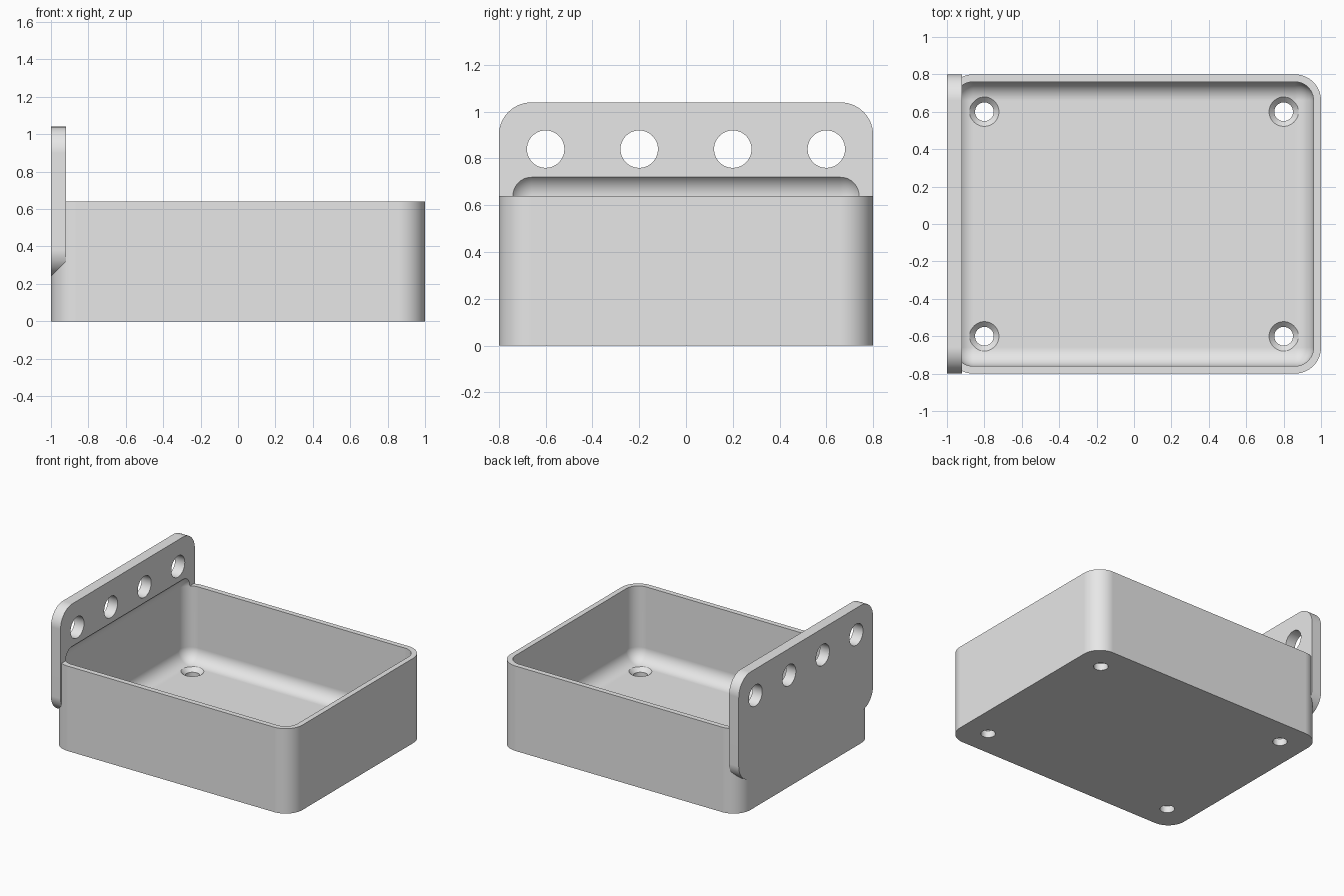
import bpy
import bmesh
from math import pi, radians
from mathutils import Matrix, Vector

if "Cube" in bpy.data.objects:
    bpy.data.objects.remove(bpy.data.objects["Cube"])

grey = bpy.data.materials.new("plain grey")
grey.use_nodes = True
colour = (0.8, 0.8, 0.8, 1)
grey.diffuse_color = colour
grey.node_tree.nodes["Principled BSDF"].inputs["Base Color"].default_value = colour


def to_object(name, bm):
    bmesh.ops.recalc_face_normals(bm, faces=bm.faces)
    mesh = bpy.data.meshes.new(name)
    bm.to_mesh(mesh)
    bm.free()
    mesh.materials.append(grey)
    obj = bpy.data.objects.new(name, mesh)
    bpy.context.collection.objects.link(obj)
    return obj


def rounded_block(name, low, high, radius, axes):
    """Block whose edges running along the given axes are rounded."""
    bm = bmesh.new()
    bmesh.ops.create_cube(bm, size=2)
    for v in bm.verts:
        v.co = Vector([high[i] if v.co[i] > 0 else low[i] for i in range(3)])
    edges = [e for e in bm.edges
             if any(abs((e.verts[0].co - e.verts[1].co)[a]) > 0.001 for a in axes)]
    bmesh.ops.bevel(bm, geom=edges, offset=radius, offset_type='OFFSET',
                    segments=14, profile=0.5, affect='EDGES')
    return to_object(name, bm)


def round_cutter(name, centre, r_bottom, r_top, depth, turn=0):
    bm = bmesh.new()
    place = Matrix.Translation(centre) @ Matrix.Rotation(turn, 4, 'Y')
    bmesh.ops.create_cone(bm, cap_ends=True, segments=48, radius1=r_bottom,
                          radius2=r_top, depth=depth, matrix=place)
    return to_object(name, bm)


def apply_modifier(obj, mod):
    bpy.ops.object.select_all(action='DESELECT')
    bpy.context.view_layer.objects.active = obj
    obj.select_set(True)
    bpy.ops.object.modifier_apply(modifier=mod.name)


def combine(obj, other, operation):
    mod = obj.modifiers.new(operation.lower(), 'BOOLEAN')
    mod.operation = operation
    mod.solver = 'EXACT'
    mod.object = other
    apply_modifier(obj, mod)
    bpy.data.objects.remove(other)


# Tray body with the mounting plate joined to one end
tray = rounded_block("mounting_tray", (-1, -0.8, 0), (1, 0.8, 0.64), 0.14, [2])
plate = rounded_block("mounting_plate", (-1, -0.8, 0.24), (-0.92, 0.8, 1.04), 0.14, [0])
combine(tray, plate, 'UNION')

# Filleted cavity, which also bites into the plate above the rim
cavity = rounded_block("cavity_cutter", (-0.96, -0.76, 0.08), (0.96, 0.76, 0.74),
                       0.1, [0, 1, 2])
combine(tray, cavity, 'DIFFERENCE')

# Countersunk floor holes
for x in (-0.8, 0.8):
    for y in (-0.6, 0.6):
        combine(tray, round_cutter("hole", (x, y, 0.03), 0.05, 0.05, 0.2), 'DIFFERENCE')
        combine(tray, round_cutter("countersink", (x, y, 0.08), 0.048, 0.108, 0.06),
                'DIFFERENCE')

# Row of holes through the plate
for y in (-0.6, -0.2, 0.2, 0.6):
    combine(tray, round_cutter("plate_hole", (-0.96, y, 0.84), 0.08, 0.08, 0.3, pi / 2),
            'DIFFERENCE')

# Smooth fillets, crisp edges, flat walls
bpy.ops.object.select_all(action='DESELECT')
tray.select_set(True)
bpy.context.view_layer.objects.active = tray
bpy.ops.object.shade_smooth_by_angle(angle=radians(30))
weighted = tray.modifiers.new("weighted_normals", 'WEIGHTED_NORMAL')
weighted.keep_sharp = True
